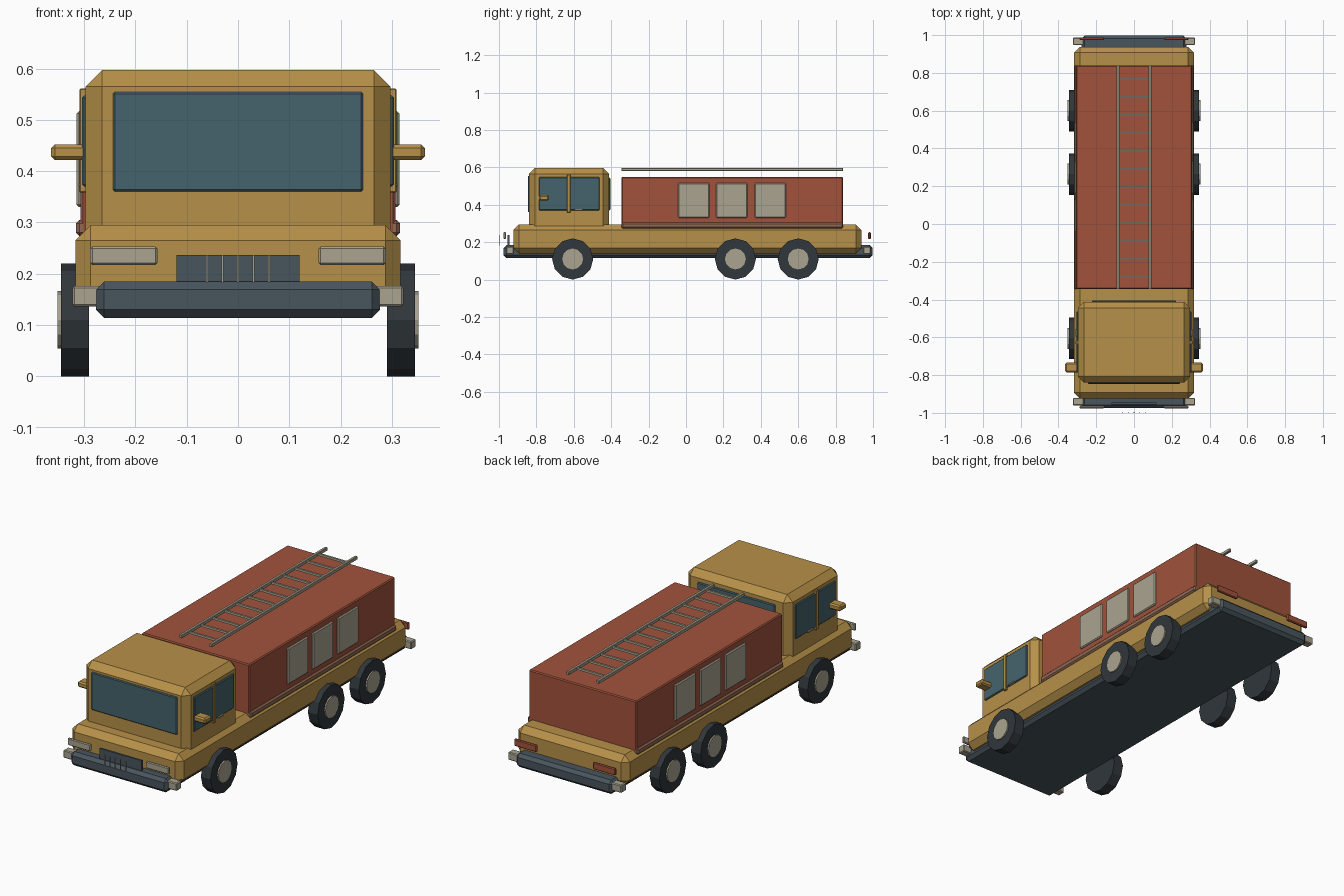
import bpy, bmesh, math
from mathutils import Matrix, Vector

if "Cube" in bpy.data.objects:
    bpy.data.objects.remove(bpy.data.objects["Cube"])


def material(name, rgb):
    m = bpy.data.materials.new(name)
    m.diffuse_color = (*rgb, 1)
    m.use_nodes = True
    m.node_tree.nodes["Principled BSDF"].inputs["Base Color"].default_value = m.diffuse_color
    return m


YELLOW = material("yellow_paint", (0.47, 0.28, 0.065))
RED = material("red_paint", (0.36, 0.085, 0.045))
DARK = material("dark_trim", (0.065, 0.09, 0.11))
GLASS = material("glass", (0.06, 0.125, 0.15))
SILVER = material("silver", (0.40, 0.37, 0.28))
TYRE = material("tyre_rubber", (0.03, 0.038, 0.044))
COPPER = material("copper_trim", (0.28, 0.14, 0.085))


def finish(name, bm, mat, bevel=0, mirror=False):
    mesh = bpy.data.meshes.new(name)
    bm.to_mesh(mesh)
    bm.free()
    mesh.materials.append(mat)
    ob = bpy.data.objects.new(name, mesh)
    bpy.context.collection.objects.link(ob)
    if bevel:
        mod = ob.modifiers.new("chamfer", 'BEVEL')
        mod.width = bevel
        mod.segments = 1
    if mirror:
        ob.modifiers.new("mirror", 'MIRROR')
    return ob


def box(name, x, y, z, mat, bevel=0, mirror=False):
    """Box from (min, max) ranges along each axis."""
    bm = bmesh.new()
    size = Vector((x[1] - x[0], y[1] - y[0], z[1] - z[0]))
    mid = Vector((x[0] + x[1], y[0] + y[1], z[0] + z[1])) / 2
    bmesh.ops.create_cube(bm, size=1, matrix=Matrix.Translation(mid) @ Matrix.Diagonal(size).to_4x4())
    return finish(name, bm, mat, bevel, mirror)


def disc(name, x, y, z, radius, mat, sides=12):
    """Cylinder lying along x, mirrored to the other side."""
    bm = bmesh.new()
    mtx = Matrix.Translation(((x[0] + x[1]) / 2, y, z)) @ Matrix.Rotation(math.pi / 2, 4, 'Y')
    bmesh.ops.create_cone(bm, cap_ends=True, segments=sides, radius1=radius, radius2=radius,
                          depth=x[1] - x[0], matrix=mtx)
    return finish(name, bm, mat, 0, True)


# Chassis and lower body
box("chassis_bumper", (-0.277, 0.277), (-0.975, 0.997), (0.114, 0.185), DARK, 0.016)
box("lower_body", (-0.317, 0.317), (-0.923, 0.938), (0.14, 0.295), YELLOW, 0.03)
for label, y0, y1 in (("front", -0.96, -0.92), ("rear", 0.947, 0.987)):
    box(label + "_bumper_end", (0.262, 0.323), (y0, y1), (0.136, 0.176), SILVER, 0.004, True)

# Cab with windows
box("cab", (-0.297, 0.297), (-0.84, -0.412), (0.24, 0.597), YELLOW, 0.032)
box("windscreen", (-0.244, 0.244), (-0.846, -0.82), (0.36, 0.554), GLASS, 0.004)
box("rear_window", (-0.222, 0.222), (-0.43, -0.405), (0.37, 0.545), GLASS, 0.004)
box("side_window", (0.28, 0.304), (-0.787, -0.462), (0.37, 0.547), GLASS, 0.004, True)
box("door_pillar", (0.29, 0.309), (-0.636, -0.617), (0.358, 0.561), YELLOW, 0.002, True)
box("door_handle", (0.295, 0.311), (-0.595, -0.555), (0.369, 0.378), SILVER, 0.002, True)
box("wing_mirror", (0.295, 0.364), (-0.786, -0.733), (0.422, 0.452), YELLOW, 0.007, True)

# Equipment box with trim and side lockers
box("equipment_box", (-0.307, 0.307), (-0.345, 0.84), (0.275, 0.548), RED, 0.005)
box("box_trim", (0.28, 0.316), (-0.345, 0.84), (0.273, 0.305), COPPER, 0.007, True)
for i, y in enumerate((-0.042, 0.161, 0.366)):
    box(f"locker_panel_{i + 1}", (0.295, 0.315), (y, y + 0.168), (0.33, 0.517), SILVER, 0.005, True)

# Roof ladder
box("ladder_rail", (0.078, 0.093), (-0.345, 0.84), (0.58, 0.597), SILVER, 0.002, True)
for i in range(12):
    y = -0.281 + i * 0.0954
    box(f"ladder_rung_{i + 1}", (-0.08, 0.08), (y - 0.005, y + 0.005), (0.583, 0.594), SILVER)

# Lights
box("headlight", (0.157, 0.288), (-0.976, -0.962), (0.217, 0.253), SILVER, 0.004, True)
box("tail_light", (0.16, 0.288), (0.974, 0.988), (0.217, 0.253), RED, 0.004, True)

# Grille
box("grille", (-0.12, 0.12), (-0.955, -0.945), (0.183, 0.237), DARK)
for i in range(5):
    x = -0.06 + i * 0.03
    box(f"grille_bar_{i + 1}", (x - 0.002, x + 0.002), (-1.0, -0.996), (0.183, 0.237), SILVER)

# Wheels
for label, y in (("front", -0.606), ("middle", 0.264), ("rear", 0.6)):
    disc(label + "_tyre", (0.29, 0.345), y, 0.11, 0.11, TYRE)
    disc(label + "_hub", (0.30, 0.352), y, 0.11, 0.056, SILVER)
